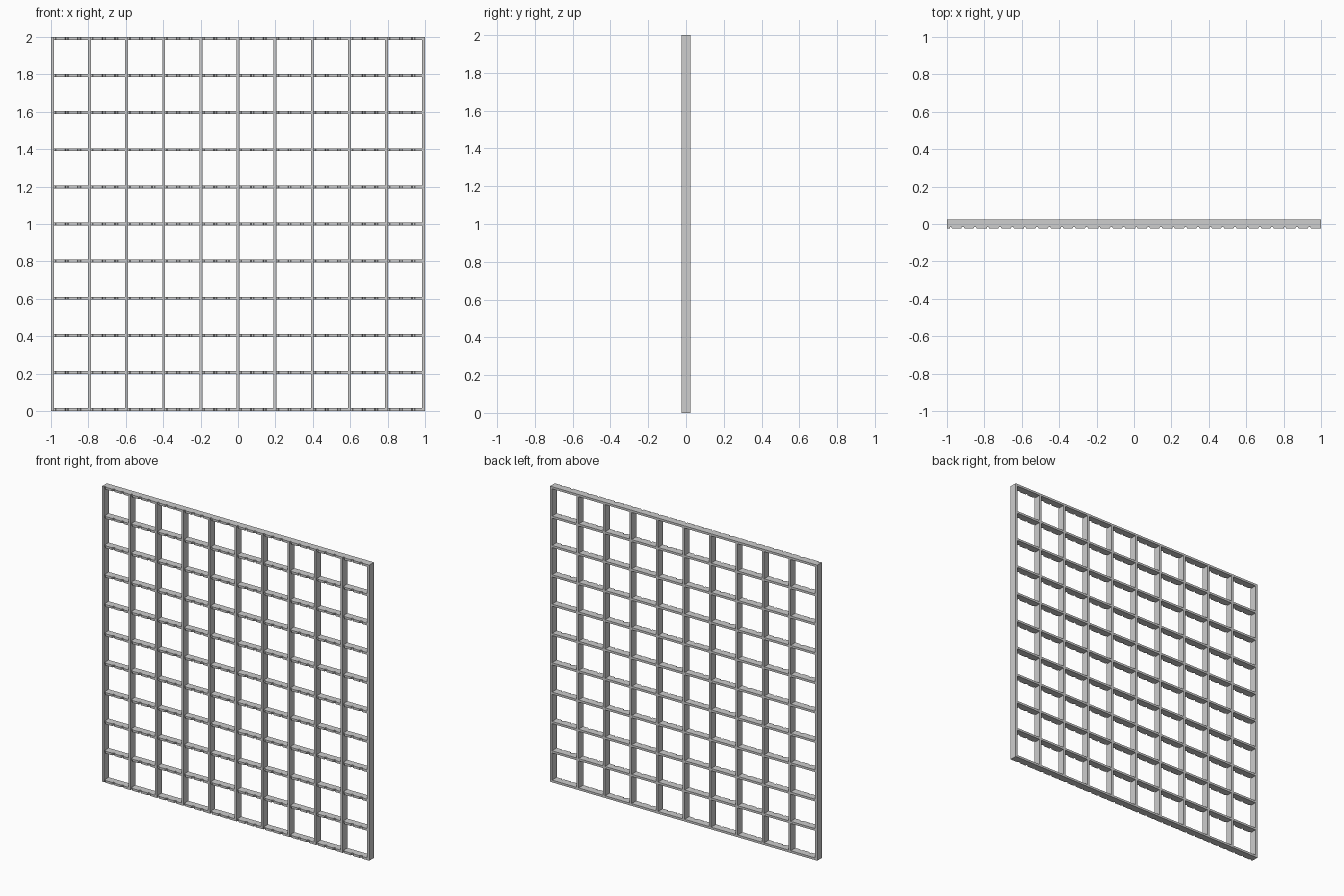
import bpy
import bmesh

cube = bpy.data.objects.get("Cube")
if cube:
    bpy.data.objects.remove(cube, do_unlink=True)

steel = bpy.data.materials.new("grey_steel")
steel.use_nodes = True
grey = (0.61, 0.61, 0.61, 1)
steel.diffuse_color = grey
steel.node_tree.nodes["Principled BSDF"].inputs["Base Color"].default_value = grey

BAR = 0.015          # bar thickness
FRONT, BACK = -0.025, 0.025
CELLS = 10
PITCH = (2 - BAR) / CELLS
START = -1 + BAR / 2
NOTCH_SHIFT = 0.011  # notches sit just beside the uprights


def add_prism(name, outline, depth):
    """Extrude a closed outline upward from the ground."""
    bm = bmesh.new()
    face = bm.faces.new([bm.verts.new((x, y, 0)) for x, y in outline])
    grown = bmesh.ops.extrude_face_region(bm, geom=[face])
    verts = [v for v in grown["geom"] if isinstance(v, bmesh.types.BMVert)]
    bmesh.ops.translate(bm, verts=verts, vec=(0, 0, depth))
    bmesh.ops.recalc_face_normals(bm, faces=bm.faces)
    mesh = bpy.data.meshes.new(name)
    bm.to_mesh(mesh)
    bm.free()
    mesh.materials.append(steel)
    obj = bpy.data.objects.new(name, mesh)
    bpy.context.collection.objects.link(obj)
    return obj


def repeat(obj, offset):
    array = obj.modifiers.new("repeat", "ARRAY")
    array.count = CELLS + 1
    array.use_relative_offset = False
    array.use_constant_offset = True
    array.constant_offset_displace = offset


# Plain upright bars
left, right = -1, -1 + BAR
upright = add_prism("upright_bars", [(left, FRONT), (right, FRONT), (right, BACK), (left, BACK)], 2)
repeat(upright, (PITCH, 0, 0))

# Cross bars with a toothed front edge, three teeth per cell
outline = [(1, BACK), (-1, BACK), (-1, FRONT)]
for i in range(CELLS * 3):
    x = START + NOTCH_SHIFT + i * PITCH / 3
    for dx, y in ((-0.009, FRONT), (-0.005, FRONT + 0.009), (0.005, FRONT + 0.009), (0.009, FRONT)):
        outline.append((max(x + dx, left + 0.002 * (dx + 1)), y))
outline.append((1, FRONT))
cross = add_prism("toothed_cross_bars", outline, BAR)
repeat(cross, (0, 0, PITCH))
